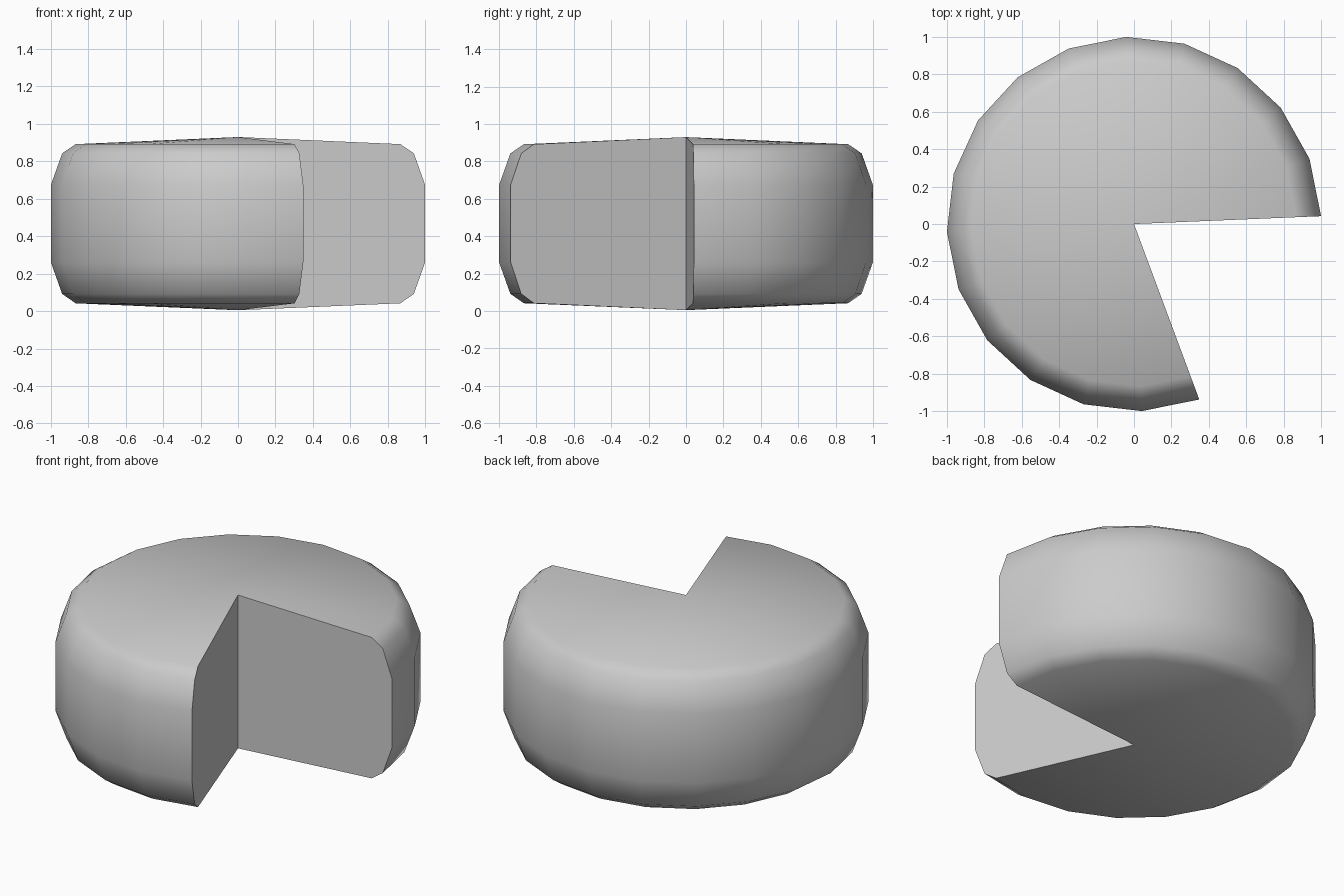
import bpy, bmesh, math

if "Cube" in bpy.data.objects:
    bpy.data.objects.remove(bpy.data.objects["Cube"])

# Half cross-section of the wheel (radius, height), between the two poles
RIM = [(0.868, 0.042), (0.94, 0.092), (1.0, 0.26), (1.0, 0.675),
       (0.94, 0.843), (0.868, 0.892)]
BOTTOM, TOP = 0.005, 0.93
START, STEP, SEGMENTS = 2.4, 18.0, 16   # 20-sided wheel with four sides cut away

bm = bmesh.new()
low = bm.verts.new((0, 0, BOTTOM))
high = bm.verts.new((0, 0, TOP))
rings = []
for i in range(SEGMENTS + 1):
    a = math.radians(START + STEP * i)
    rings.append([bm.verts.new((r * math.cos(a), r * math.sin(a), z)) for r, z in RIM])

# Rind, top and bottom
for a, b in zip(rings, rings[1:]):
    bm.faces.new((low, b[0], a[0]))
    bm.faces.new((high, a[-1], b[-1]))
    for j in range(len(RIM) - 1):
        bm.faces.new((a[j], b[j], b[j + 1], a[j + 1]))

# Two cut faces of the missing wedge
bm.faces.new([low] + rings[0] + [high])
bm.faces.new([high] + rings[-1][::-1] + [low])
bmesh.ops.recalc_face_normals(bm, faces=bm.faces)

mesh = bpy.data.meshes.new("cut_wheel")
bm.to_mesh(mesh)
bm.free()
wheel = bpy.data.objects.new("cut_wheel", mesh)
bpy.context.collection.objects.link(wheel)

# Smooth rind, sharp cut edges
bpy.context.view_layer.objects.active = wheel
wheel.select_set(True)
bpy.ops.object.shade_smooth_by_angle(angle=math.radians(50))
